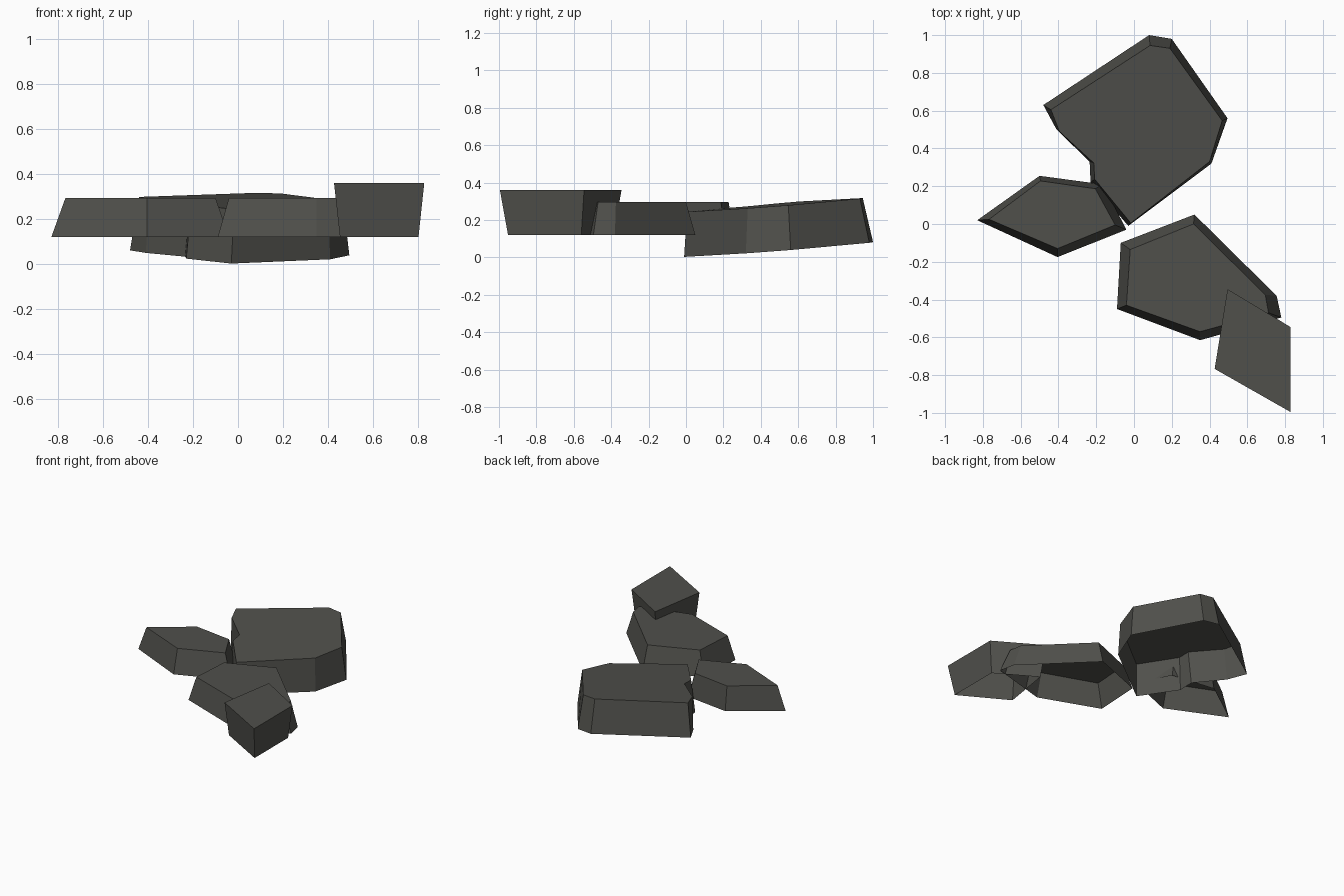
import bpy, bmesh

stone = bpy.data.materials.new("dark grey stone")
stone.diffuse_color = (0.08, 0.08, 0.071, 1)


def slab(name, base, top, z0, z1, tilt=(0.0, 0.0)):
    """Hollow stone slab, open underneath: base outline lofted to top outline.
    Both outlines run the same way round; tilt is the slope in x and y."""
    bm = bmesh.new()

    def ring(points, z):
        return [bm.verts.new((x, y, z + tilt[0] * x + tilt[1] * y)) for x, y in points]

    low, high = ring(base, z0), ring(top, z1)
    n = len(low)
    for i in range(n):
        j = (i + 1) % n
        bm.faces.new((low[i], high[i], high[j], low[j]))
    bm.faces.new(high[::-1])
    mesh = bpy.data.meshes.new(name)
    bm.to_mesh(mesh)
    bm.free()
    mesh.materials.append(stone)
    obj = bpy.data.objects.new(name, mesh)
    bpy.context.collection.objects.link(obj)
    return obj


# Large tilted slab at the back (outlines clockwise from above)
slab("large_slab",
     [(-0.48, 0.63), (0.08, 1.0), (0.20, 0.98), (0.495, 0.56), (0.41, 0.32),
      (-0.03, -0.01), (-0.23, 0.22), (-0.235, 0.33), (-0.41, 0.50)],
     [(-0.44, 0.605), (0.085, 0.945), (0.19, 0.93), (0.467, 0.547), (0.40, 0.33),
      (-0.017, 0.005), (-0.208, 0.237), (-0.213, 0.323), (-0.395, 0.49)],
     0.003, 0.243, (-0.017, 0.08))

# Left slab
slab("left_slab",
     [(-0.83, 0.02), (-0.50, 0.255), (-0.165, 0.21), (-0.04, -0.03), (-0.405, -0.175)],
     [(-0.767, 0.025), (-0.495, 0.228), (-0.205, 0.187), (-0.10, -0.005), (-0.405, -0.13)],
     0.12, 0.295)

# Middle slab
slab("middle_slab",
     [(-0.09, -0.45), (-0.07, -0.10), (0.32, 0.05), (0.755, -0.38),
      (0.78, -0.495), (0.35, -0.615)],
     [(-0.04, -0.43), (-0.02, -0.135), (0.315, 0.0), (0.695, -0.375),
      (0.712, -0.47), (0.35, -0.57)],
     0.12, 0.295)

# Front right block, narrowing toward the ground
block_top = [(0.427, -0.767), (0.495, -0.345), (0.828, -0.545), (0.828, -0.995)]
cx, cy = 0.63, -0.66
block_base = [(cx + (x - cx) * 0.87, cy + (y - cy) * 0.87) for x, y in block_top]
slab("front_block", block_base, block_top, 0.12, 0.36)
